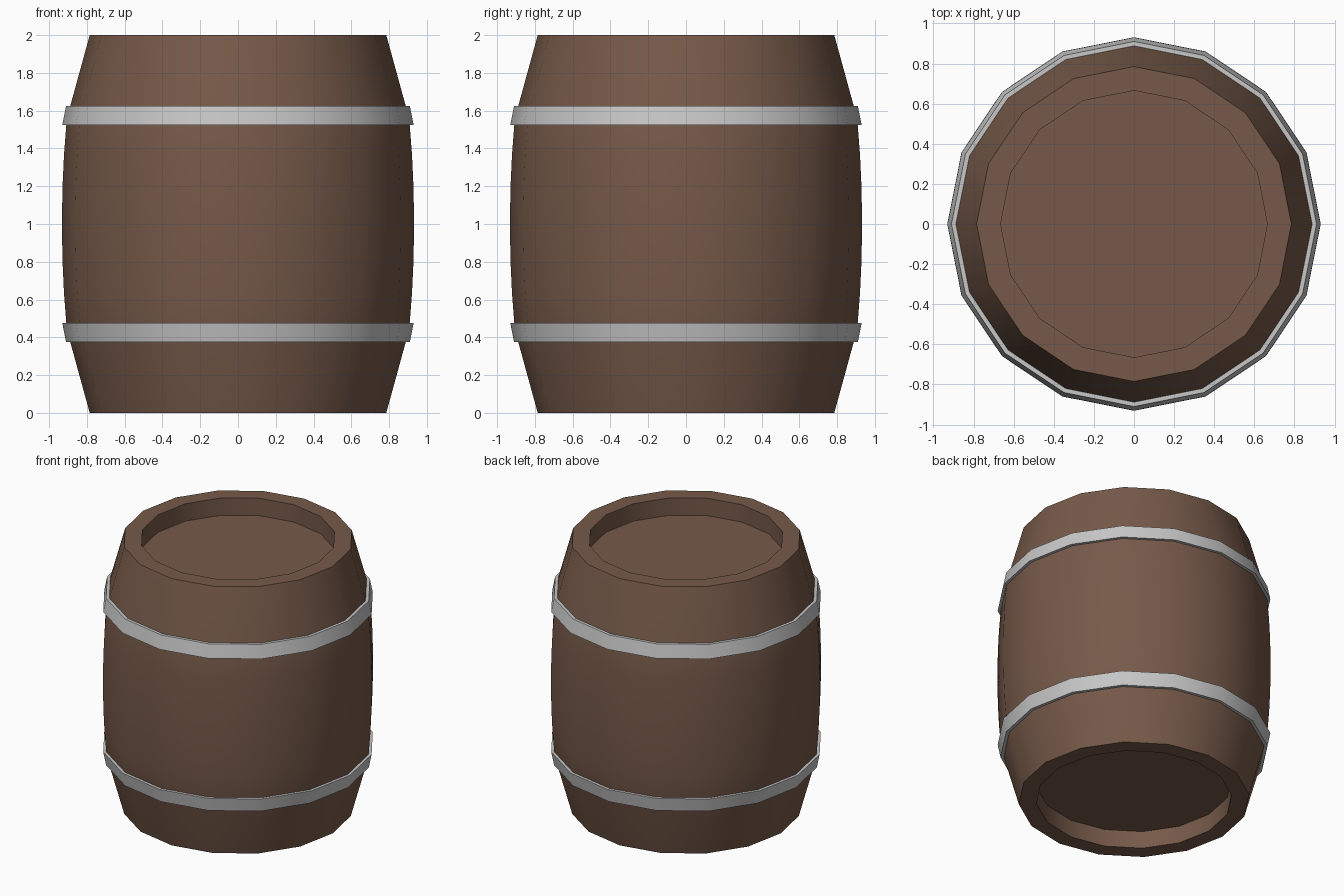
import bpy, bmesh, math

if "Cube" in bpy.data.objects:
    bpy.data.objects.remove(bpy.data.objects["Cube"])

SIDES = 16


def material(name, rgb):
    m = bpy.data.materials.new(name)
    m.diffuse_color = (*rgb, 1)
    m.use_nodes = True
    m.node_tree.nodes["Principled BSDF"].inputs["Base Color"].default_value = m.diffuse_color
    return m


def revolve(name, profile, mat, closed):
    """Turn an (r, z) profile, listed bottom to top on the outside, about z."""
    bm = bmesh.new()
    rings = []
    for r, z in profile:
        rings.append([bm.verts.new((r * math.cos(math.tau * i / SIDES),
                                    r * math.sin(math.tau * i / SIDES), z))
                      for i in range(SIDES)])
    pairs = list(zip(rings, rings[1:]))
    if closed:
        pairs.append((rings[-1], rings[0]))
    else:
        bm.faces.new(rings[0])
        bm.faces.new(rings[-1])
    for a, b in pairs:
        for i in range(SIDES):
            j = (i + 1) % SIDES
            bm.faces.new((a[i], a[j], b[j], b[i]))
    bmesh.ops.recalc_face_normals(bm, faces=bm.faces)
    # smooth round the staves, sharp at rims
    for f in bm.faces:
        f.smooth = True
    for e in bm.edges:
        e.smooth = e.calc_face_angle(0) < math.radians(30)
    me = bpy.data.meshes.new(name)
    bm.to_mesh(me)
    bm.free()
    me.materials.append(mat)
    ob = bpy.data.objects.new(name, me)
    bpy.context.collection.objects.link(ob)
    return ob


wood = material("brown_wood", (0.18, 0.101, 0.067))
metal = material("grey_metal", (0.57, 0.57, 0.57))

# Barrel body: lower half profile mirrored about z = 1, with recessed ends
lower = [(0.665, 0.13), (0.665, 0), (0.785, 0), (0.888, 0.375), (0.909, 0.475),
         (0.921, 0.63), (0.928, 0.78), (0.931, 0.91)]
upper = [(r, 2 - z) for r, z in reversed(lower)]
revolve("barrel_body", lower + upper, wood, False)

# Metal hoops, wider toward the middle of the barrel
hoop = [(0.91, 0.375), (0.93, 0.475), (0.89, 0.475), (0.87, 0.375)]
revolve("lower_hoop", hoop, metal, True)
revolve("upper_hoop", [(r, 2 - z) for r, z in hoop], metal, True)
